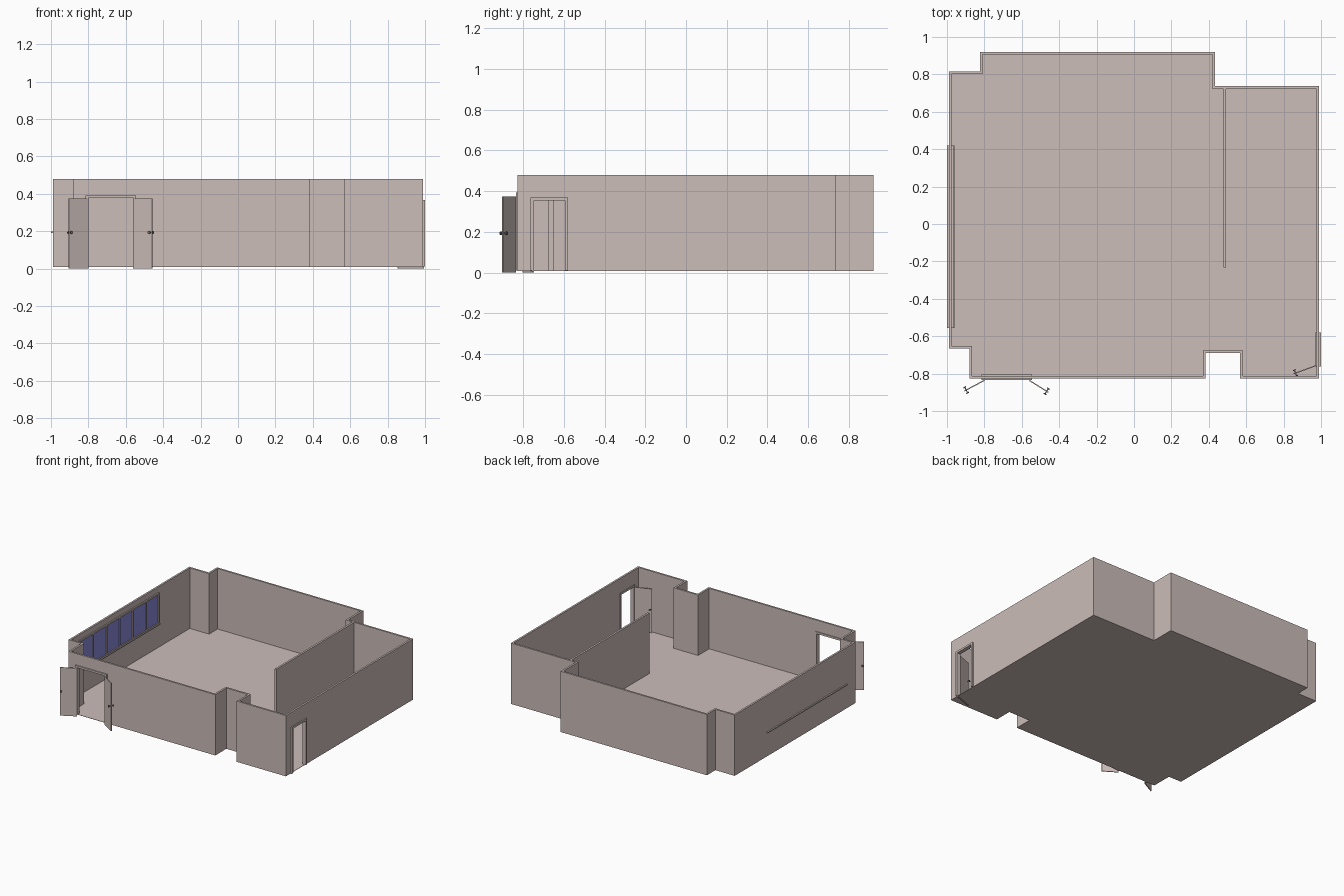
import bpy, bmesh, math
from mathutils import Vector, Matrix

cube = bpy.data.objects.get("Cube")
if cube:
    bpy.data.objects.remove(cube)


def material(name, rgb):
    m = bpy.data.materials.new(name)
    m.use_nodes = True
    m.diffuse_color = (*rgb, 1)
    m.node_tree.nodes["Principled BSDF"].inputs["Base Color"].default_value = (*rgb, 1)
    return m


PLASTER = material("warm grey plaster", (0.6, 0.51, 0.485))
GLASS = material("blue glass", (0.25, 0.25, 0.7))
METAL = material("dark metal", (0.2, 0.18, 0.17))

FLOOR, TOP, THICK = 0.01, 0.48, 0.0145


def finish(name, bm, mat):
    bmesh.ops.recalc_face_normals(bm, faces=bm.faces)
    mesh = bpy.data.meshes.new(name)
    bm.to_mesh(mesh)
    bm.free()
    mesh.materials.append(mat)
    ob = bpy.data.objects.new(name, mesh)
    bpy.context.collection.objects.link(ob)
    return ob


def add_box(bm, lo, hi):
    lo, hi = Vector(lo), Vector(hi)
    size = Matrix.Diagonal((*(hi - lo), 1))
    bmesh.ops.create_cube(bm, size=1, matrix=Matrix.Translation((lo + hi) / 2) @ size)


def boxes(name, pairs, mat=PLASTER):
    bm = bmesh.new()
    for lo, hi in pairs:
        add_box(bm, lo, hi)
    return finish(name, bm, mat)


# Counter-clockwise outer footprint of the room
outline = [Vector(p) for p in (
    (-0.88, -0.826), (0.383, -0.826), (0.383, -0.69), (0.567, -0.69),
    (0.567, -0.826), (0.99, -0.826), (0.99, 0.737), (0.434, 0.737),
    (0.434, 0.92), (-0.824, 0.92), (-0.824, 0.816), (-0.99, 0.816),
    (-0.99, -0.666), (-0.88, -0.666))]


def inward(points, d):
    """Offset a right-angled loop towards its inside."""
    result = []
    for i, p in enumerate(points):
        a = (p - points[i - 1]).normalized()
        b = (points[(i + 1) % len(points)] - p).normalized()
        result.append(p + d * (Vector((-a.y, a.x)) + Vector((-b.y, b.x))))
    return result


# Floor slab
bm = bmesh.new()
face = bm.faces.new([bm.verts.new((p.x, p.y, FLOOR - 0.002)) for p in outline])
slab = bmesh.ops.extrude_face_region(bm, geom=[face])["geom"]
bmesh.ops.translate(bm, vec=(0, 0, 0.002),
                    verts=[v for v in slab if isinstance(v, bmesh.types.BMVert)])
finish("floor", bm, PLASTER)

# Perimeter walls: a closed loop of four-sided sections
bm = bmesh.new()
inner = inward(outline, THICK)
rings = [[bm.verts.new((p.x, p.y, z)) for p in loop]
         for loop, z in ((outline, FLOOR), (outline, TOP), (inner, TOP), (inner, FLOOR))]
n = len(outline)
for k in range(4):
    r, s = rings[k], rings[(k + 1) % 4]
    for i in range(n):
        j = (i + 1) % n
        bm.faces.new((r[i], r[j], s[j], s[i]))
walls = finish("outer_walls", bm, PLASTER)

# Door openings cut through the walls
DOUBLE = (-0.80, -0.56, 0.377)
SIDE = (-0.747, -0.595, 0.353)
for name, lo, hi in (
        ("double_door_cutter", (DOUBLE[0], -0.9, -0.1), (DOUBLE[1], -0.75, DOUBLE[2])),
        ("side_door_cutter", (0.93, SIDE[0], -0.1), (1.05, SIDE[1], SIDE[2]))):
    cutter = boxes(name, [(lo, hi)])
    cutter.hide_render = True
    mod = walls.modifiers.new(name, "BOOLEAN")
    mod.operation, mod.solver, mod.object = "DIFFERENCE", "EXACT", cutter
    bpy.context.view_layer.objects.active = walls
    bpy.ops.object.modifier_apply(modifier=name)
    bpy.data.objects.remove(cutter)

# Inner dividing wall
boxes("partition_wall", [((0.478, -0.232, FLOOR), (0.493, 0.7225, TOP))])

# Door frames: two jambs and a head around each opening
W = 0.015


def frame_parts(a, b, top):
    """(start, end, bottom, top) of jambs and head."""
    return ((a - W, a, FLOOR, top), (b, b + W, FLOOR, top), (a - W, b + W, top, top + W))


boxes("double_door_frame", [((a, -0.835, z0), (b, -0.805, z1))
                            for a, b, z0, z1 in frame_parts(*DOUBLE)])
boxes("side_door_frame", [((0.97, a, z0), (1.0, b, z1))
                          for a, b, z0, z1 in frame_parts(*SIDE)])


# Door leaves with a knob on both faces
def door(name, hinge, degrees, length, height):
    place = Matrix.Translation((*hinge, 0)) @ Matrix.Rotation(math.radians(degrees), 4, "Z")
    leaf = boxes(name, [((0, -0.003, 0), (length, 0.003, height))])
    leaf.matrix_world = place
    bm = bmesh.new()
    across = Matrix.Translation((length - 0.01, 0, 0.193)) @ Matrix.Rotation(math.pi / 2, 4, "X")
    bmesh.ops.create_cone(bm, cap_ends=True, segments=10, radius1=0.003, radius2=0.003,
                          depth=0.036, matrix=across)
    for side in (-1, 1):
        bmesh.ops.create_cone(bm, cap_ends=True, segments=12, radius1=0.008, radius2=0.008,
                              depth=0.006,
                              matrix=across @ Matrix.Translation((0, 0, side * 0.017)))
    knobs = finish(name + "_knobs", bm, METAL)
    knobs.matrix_world = place


door("double_door_right_leaf", (-0.80, -0.836), 208, 0.12, 0.374)
door("double_door_left_leaf", (-0.56, -0.836), -32, 0.12, 0.374)
door("side_door_leaf", (0.993, -0.75), 200, 0.148, 0.35)

# Row of six windows on the inside of the right wall
Y0, Y1, Z0, Z1, PANES, BAR = -0.557, 0.42, 0.195, 0.436, 6, 0.012
pitch = (Y1 - Y0) / PANES
back, front = -0.977, -0.966
bars = [((back, Y0, z), (front, Y1, z + BAR)) for z in (Z0, Z1 - BAR)]
for i in range(PANES + 1):
    y = min(max(Y0 + i * pitch - BAR / 2, Y0), Y1 - BAR)
    bars.append(((back, y, Z0 + BAR), (front, y + BAR, Z1 - BAR)))
boxes("window_frame", bars)
boxes("window_panes", [((back, Y0 + i * pitch + BAR / 2, Z0 + BAR),
                        (-0.972, Y0 + (i + 1) * pitch - BAR / 2, Z1 - BAR))
                       for i in range(PANES)], GLASS)
boxes("window_sill", [((-1.0, Y0, Z0 - 0.004), (-0.96, Y1, Z0 + 0.004))])
